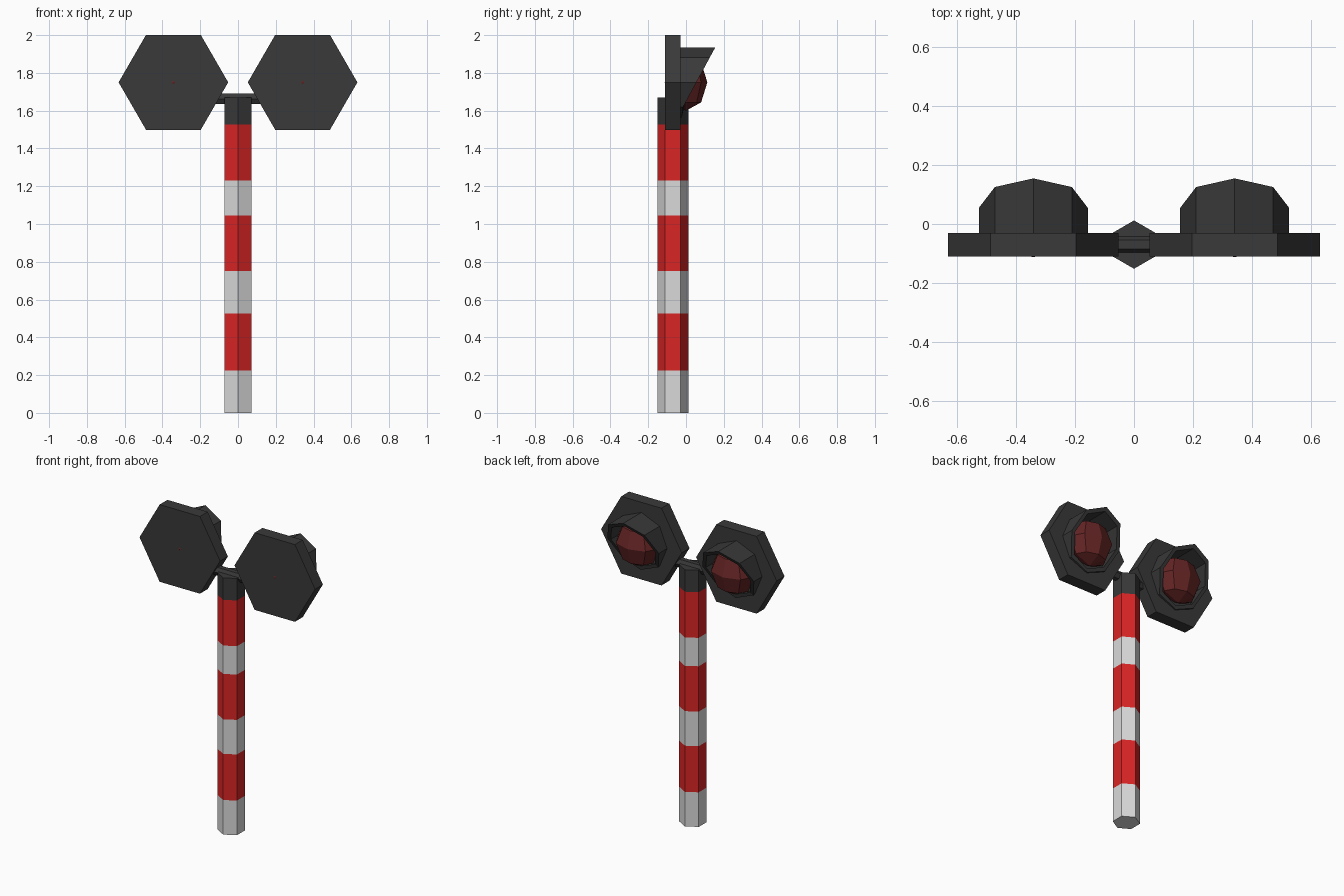
import bpy, bmesh, math
from mathutils import Vector

if "Cube" in bpy.data.objects:
    bpy.data.objects.remove(bpy.data.objects["Cube"])


def material(name, r, g, b):
    m = bpy.data.materials.new(name)
    m.diffuse_color = (r, g, b, 1)
    m.use_nodes = True
    m.node_tree.nodes["Principled BSDF"].inputs["Base Color"].default_value = m.diffuse_color
    return m


WHITE = material("white paint", 0.70, 0.70, 0.70)
RED = material("red paint", 0.70, 0.018, 0.018)
DARK = material("dark grey", 0.041, 0.041, 0.041)
LENS = material("dark red glass", 0.13, 0.018, 0.018)


def finish(name, bm, *mats):
    bmesh.ops.recalc_face_normals(bm, faces=bm.faces)
    me = bpy.data.meshes.new(name)
    bm.to_mesh(me)
    bm.free()
    for m in mats:
        me.materials.append(m)
    ob = bpy.data.objects.new(name, me)
    bpy.context.collection.objects.link(ob)
    return ob


def skin(bm, loops, close=False):
    """Join consecutive vertex loops with quads."""
    n = len(loops[0])
    pairs = list(zip(loops, loops[1:])) + ([(loops[-1], loops[0])] if close else [])
    for a, b in pairs:
        for i in range(n):
            j = (i + 1) % n
            bm.faces.new((a[i], a[j], b[j], b[i]))


def hexagon(radius, start):
    return [(radius * math.cos(start + i * math.pi / 3),
             radius * math.sin(start + i * math.pi / 3)) for i in range(6)]


def prism(name, profile, place, levels, *mats):
    """Extrude a profile through levels; place(u, v, level) gives the point."""
    bm = bmesh.new()
    loops = [[bm.verts.new(place(u, v, t)) for u, v in profile] for t in levels]
    skin(bm, loops)
    bm.faces.new(loops[0])
    bm.faces.new(loops[-1])
    return finish(name, bm, *mats)


AXIS_Y = -0.07   # depth of the pole and the signal plates
LAMP_X, LAMP_Z = 0.342, 1.75

# Striped pole with dark cap, coloured by height
bands = [0, 0.225, 0.525, 0.75, 1.045, 1.23, 1.527, 1.67]
pole = prism("striped_pole", hexagon(0.082, math.pi / 2),
             lambda u, v, t: (u, AXIS_Y + v, t), bands, WHITE, RED, DARK)
for p in pole.data.polygons:
    z = p.center.z
    band = max(i for i, b in enumerate(bands[:-1]) if z >= b)
    p.material_index = 2 if band == 6 else band % 2
    if abs(p.normal.z) > 0.9:
        p.material_index = 2 if z > 1 else 0

# Crossbar between the plates
prism("crossbar", hexagon(0.031, 0),
      lambda u, v, t: (t, AXIS_Y + u, 1.663 + v), [-0.14, 0.14], DARK)


def visor(name, cx):
    """Octagonal hood with a slanted front rim."""
    bm = bmesh.new()

    def loop(radius, front):
        pts = []
        for i in range(8):
            a = i * math.pi / 4
            z = radius * math.sin(a)
            y = max(0.055 + 0.54 * z, -0.022) if front else -0.04
            pts.append(bm.verts.new((cx + radius * math.cos(a), y, LAMP_Z + z)))
        return pts

    skin(bm, [loop(0.185, False), loop(0.185, True),
              loop(0.16, True), loop(0.16, False)], close=True)
    return finish(name, bm, DARK)


for side, s in (("left", -1), ("right", 1)):
    cx = s * LAMP_X
    # Hexagonal back plate
    prism(side + "_back_plate", hexagon(0.29, 0),
          lambda u, v, t: (cx + u, t, LAMP_Z + v), [-0.11, -0.03], DARK)
    visor(side + "_visor", cx)
    # Faceted lens
    bm = bmesh.new()
    bmesh.ops.create_uvsphere(bm, u_segments=8, v_segments=4, radius=1)
    bmesh.ops.scale(bm, vec=Vector((0.15, 0.113, 0.15)), verts=bm.verts)
    bmesh.ops.translate(bm, vec=Vector((cx, 0, LAMP_Z)), verts=bm.verts)
    finish(side + "_lens", bm, LENS)
